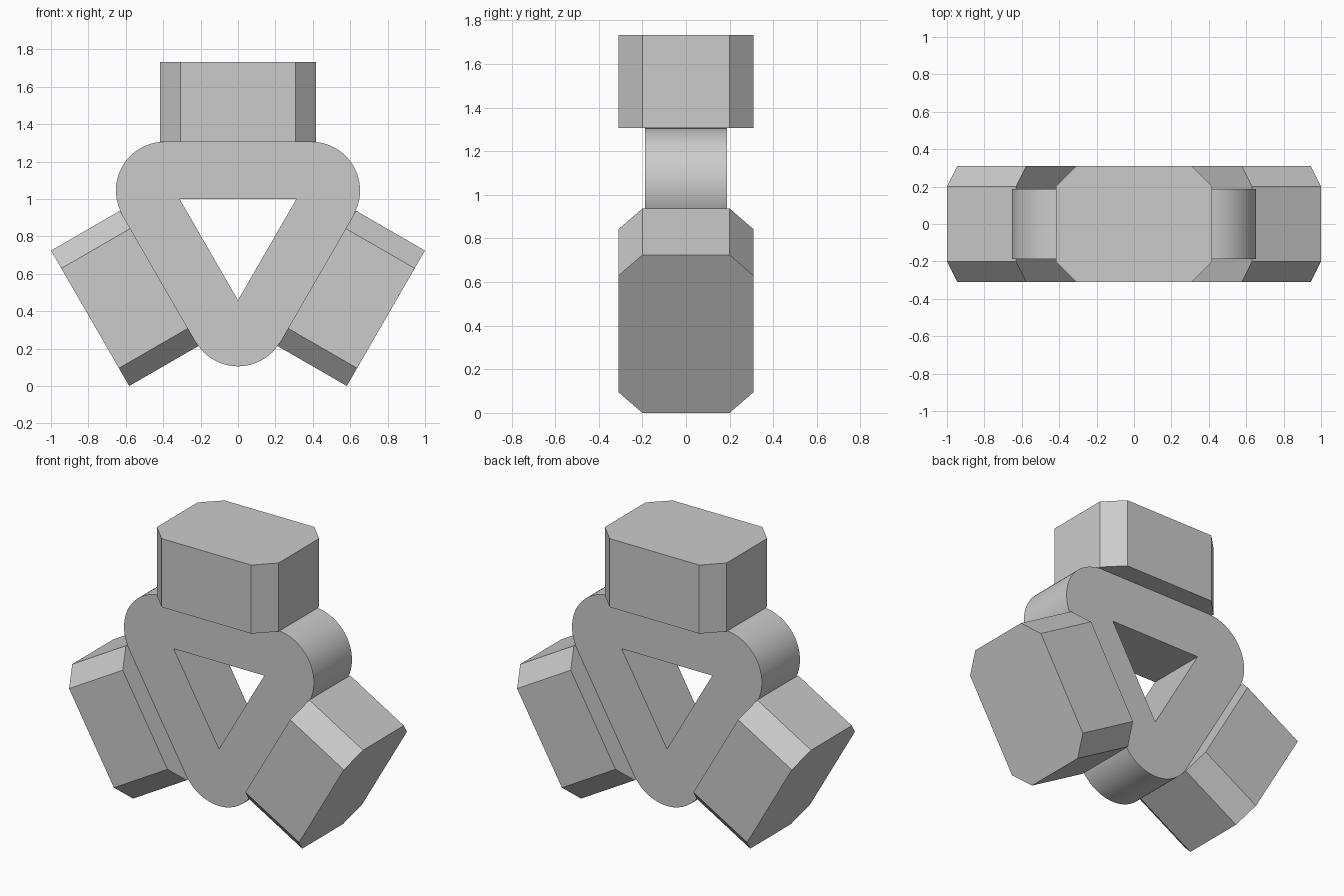
import bpy, bmesh
from math import radians, cos, sin
from mathutils import Matrix

cube = bpy.data.objects.get("Cube")
if cube:
    bpy.data.objects.remove(cube, do_unlink=True)

CENTRE = Matrix.Translation((0, 0, 0.8185))   # middle of the three-armed shape

grey = bpy.data.materials.new("plain grey")
grey.use_nodes = True
grey.diffuse_color = (0.6, 0.6, 0.6, 1)
grey.node_tree.nodes["Principled BSDF"].inputs["Base Color"].default_value = (0.6, 0.6, 0.6, 1)


def prism(name, points, caps, loops, low, high, matrix):
    """Extrude a flat outline along z; caps and loops hold point indices."""
    bm = bmesh.new()
    bottom = [bm.verts.new((x, y, low)) for x, y in points]
    top = [bm.verts.new((x, y, high)) for x, y in points]
    for cap in caps:
        bm.faces.new([top[i] for i in cap])
        bm.faces.new([bottom[i] for i in reversed(cap)])
    for loop in loops:
        for a, b in zip(loop, loop[1:] + loop[:1]):
            bm.faces.new((bottom[a], bottom[b], top[b], top[a]))
    bmesh.ops.recalc_face_normals(bm, faces=bm.faces)
    bm.transform(matrix)
    mesh = bpy.data.meshes.new(name)
    bm.to_mesh(mesh)
    bm.free()
    mesh.materials.append(grey)
    obj = bpy.data.objects.new(name, mesh)
    bpy.context.collection.objects.link(obj)
    return obj


# Rounded triangular ring with a sharp triangular hole
STEPS, REACH, ROUND, HOLE = 24, 0.453, 0.2605, 0.36
points, caps, outer, inner = [], [], [], []
for k in range(3):
    a = radians(-90 + 120 * k)
    inner.append(len(points))
    points.append((HOLE * cos(a), HOLE * sin(a)))
    arc = []
    for s in range(STEPS + 1):
        t = a + radians(-60 + 120 * s / STEPS)
        arc.append(len(points))
        points.append((REACH * cos(a) + ROUND * cos(t), REACH * sin(a) + ROUND * sin(t)))
    caps.append([inner[-1]] + arc)
    outer += arc
n = STEPS + 1
for k in range(3):
    j = (k + 1) % 3
    caps.append([inner[k], outer[k * n + STEPS], outer[j * n], inner[j]])
ring = prism("triangle_ring", points, caps, [outer, inner], -0.187, 0.187,
             CENTRE @ Matrix.Rotation(radians(90), 4, 'X'))
bpy.context.view_layer.objects.active = ring
ring.select_set(True)
bpy.ops.object.shade_smooth_by_angle(angle=radians(30))
ring.select_set(False)

# Chamfered blocks, one on each side of the ring
W, D, C = 0.418, 0.31, 0.11
octagon = [(W, C - D), (W, D - C), (W - C, D), (C - W, D),
           (-W, D - C), (-W, C - D), (C - W, -D), (W - C, -D)]
around = list(range(8))
for name, angle in (("top_block", 0), ("left_block", 120), ("right_block", -120)):
    prism(name, octagon, [around], [around], 0.487, 0.913,
          CENTRE @ Matrix.Rotation(radians(angle), 4, 'Y'))
